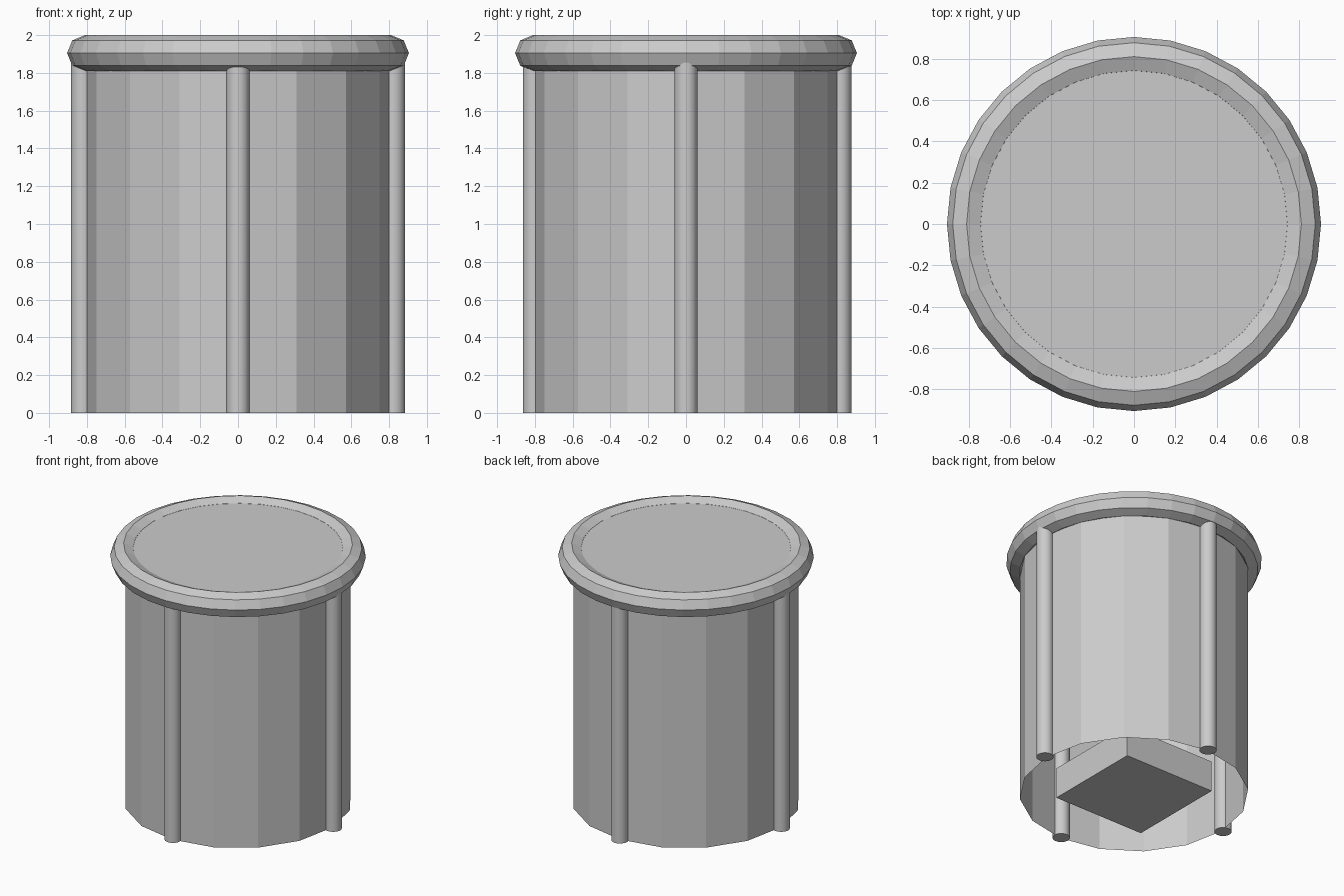
import bpy, bmesh
from math import cos, sin, pi

if "Cube" in bpy.data.objects:
    bpy.data.objects.remove(bpy.data.objects["Cube"])


def make_object(name, bm):
    bmesh.ops.recalc_face_normals(bm, faces=bm.faces[:])
    mesh = bpy.data.meshes.new(name)
    bm.to_mesh(mesh)
    bm.free()
    obj = bpy.data.objects.new(name, mesh)
    bpy.context.collection.objects.link(obj)
    return obj


def ring(bm, radius, z, sides, cx=0.0, cy=0.0):
    return [bm.verts.new((cx + radius * cos(2 * pi * i / sides),
                          cy + radius * sin(2 * pi * i / sides), z)) for i in range(sides)]


def bridge(bm, a, b, smooth=False):
    n = len(a)
    for i in range(n):
        j = (i + 1) % n
        bm.faces.new((a[i], a[j], b[j], b[i])).smooth = smooth


# Sixteen-sided thin shell, closed at the top and open underneath
bm = bmesh.new()
low, high = ring(bm, 0.81, 0, 16), ring(bm, 0.81, 1.971, 16)
bridge(bm, low, high)
bm.faces.new(high)
make_object("body_shell", bm)

# Rim with an octagonal cross-section
bm = bmesh.new()
loops = [ring(bm, 0.81 + 0.095 * cos(k * pi / 4), 1.905 + 0.095 * sin(k * pi / 4), 32)
         for k in range(8)]
for k in range(8):
    bridge(bm, loops[k], loops[(k + 1) % 8])
make_object("top_rim", bm)

# Four round rods set into the wall
rods = {"right_rod": (0.823, 0), "left_rod": (-0.823, 0),
        "front_rod": (0, -0.802), "back_rod": (0, 0.815)}
for name, (x, y) in rods.items():
    bm = bmesh.new()
    low, high = ring(bm, 0.061, 0, 24, x, y), ring(bm, 0.061, 1.88, 24, x, y)
    bridge(bm, low, high, smooth=True)
    bm.faces.new(low)
    bm.faces.new(high)
    for e in bm.edges:
        if abs(e.verts[0].co.z - e.verts[1].co.z) < 0.01:
            e.smooth = False
    make_object(name, bm)

# Square block inside the open bottom
bpy.ops.mesh.primitive_cube_add(size=1, location=(0, 0, 0.12))
block = bpy.context.object
block.name = "base_block"
block.scale = (0.78, 0.78, 0.24)
